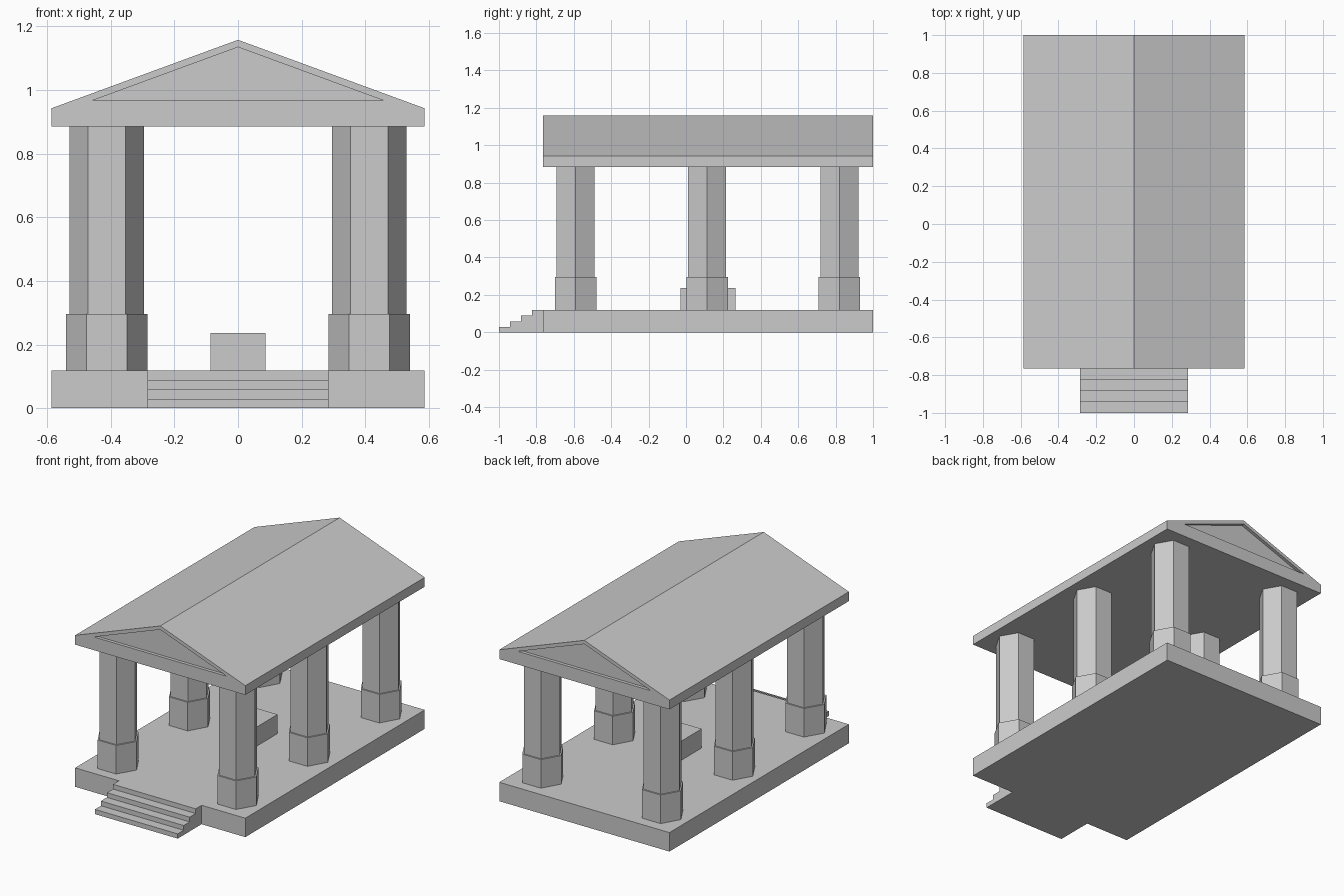
import bpy, bmesh
from math import cos, sin, tau

if "Cube" in bpy.data.objects:
    bpy.data.objects.remove(bpy.data.objects["Cube"])

BASE_TOP, EAVE = 0.118, 0.885
FRONT, BACK, HALF_W = -0.765, 1.0, 0.586


def finish(name, bm):
    bmesh.ops.recalc_face_normals(bm, faces=bm.faces)
    me = bpy.data.meshes.new(name)
    bm.to_mesh(me)
    bm.free()
    ob = bpy.data.objects.new(name, me)
    bpy.context.collection.objects.link(ob)
    return ob


def loft(name, rings):
    """Closed solid through rings of points with equal counts."""
    bm = bmesh.new()
    loops = [[bm.verts.new(p) for p in ring] for ring in rings]
    n = len(loops[0])
    for a, b in zip(loops, loops[1:]):
        for i in range(n):
            j = (i + 1) % n
            bm.faces.new((a[i], a[j], b[j], b[i]))
    bm.faces.new(loops[0])
    bm.faces.new(loops[-1])
    return finish(name, bm)


def box(name, x, y0, y1, z0, z1):
    rect = [(-x, y0), (x, y0), (x, y1), (-x, y1)]
    return loft(name, [[(px, py, z) for px, py in rect] for z in (z0, z1)])


# Floor slab and central block
box("floor_slab", HALF_W, FRONT, BACK, 0, BASE_TOP)
box("altar_block", 0.087, -0.03, 0.265, BASE_TOP, 0.237)

# Front stairs: stepped side profile extruded across x
profile = [(FRONT, 0)]
for i in range(4):
    y = -1 + i * 0.059
    profile += [(y, i * BASE_TOP / 4), (y, (i + 1) * BASE_TOP / 4)]
profile.append((FRONT, BASE_TOP))
loft("front_stairs", [[(x, y, z) for y, z in profile] for x in (-0.285, 0.285)])

# Hexagonal columns with wider plinths, three on each side
rings = [(0.1275, BASE_TOP), (0.1275, 0.296), (0.1175, 0.296), (0.1175, EAVE)]
for side, sx in (("left", -1), ("right", 1)):
    for place, cy in (("front", -0.59), ("middle", 0.113), ("back", 0.82)):
        loft(f"column_{place}_{side}",
             [[(sx * 0.4125 + r * cos(k * tau / 6), cy + r * sin(k * tau / 6), z)
               for k in range(6)] for r, z in rings])

# Gabled roof: pentagon prism with a recessed triangle in both gables
gable = [(-HALF_W, EAVE), (HALF_W, EAVE), (HALF_W, 0.943), (0, 1.158), (-HALF_W, 0.943)]
roof = loft("gable_roof", [[(x, y, z) for x, z in gable] for y in (FRONT, BACK)])
triangle = [(-0.458, 0.967), (0.458, 0.967), (0, 1.135)]
DEPTH = 0.02
for end, y0, y1 in (("front", FRONT - 0.1, FRONT + DEPTH), ("back", BACK - DEPTH, BACK + 0.1)):
    cutter = loft(f"{end}_gable_cutter", [[(x, y, z) for x, z in triangle] for y in (y0, y1)])
    cutter.hide_render = True
    cutter.hide_set(True)
    mod = roof.modifiers.new(f"{end}_recess", "BOOLEAN")
    mod.operation, mod.solver, mod.object = "DIFFERENCE", "EXACT", cutter
